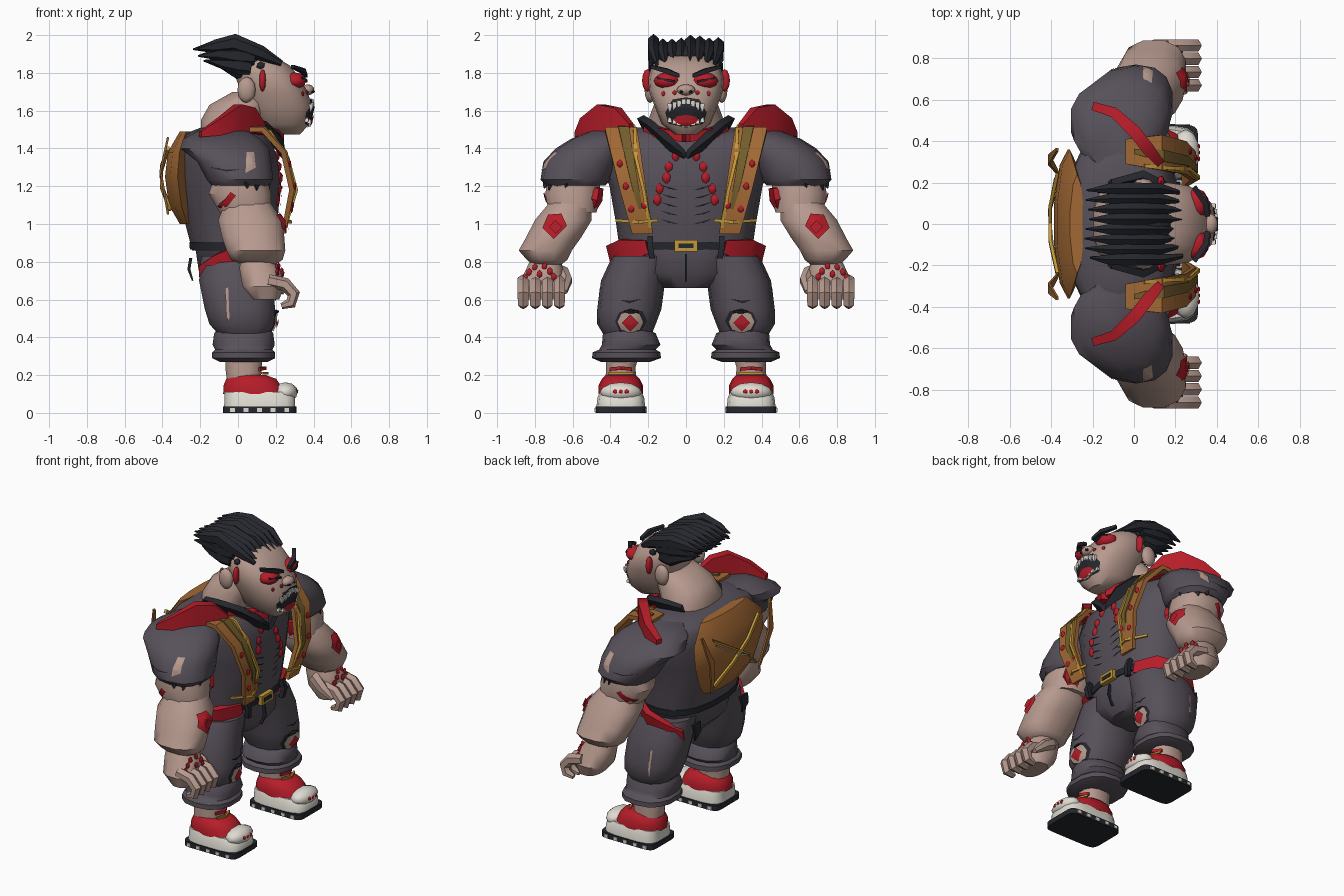
import bpy, bmesh, math, random
from mathutils import Vector, Matrix
from mathutils.bvhtree import BVHTree

random.seed(4)
COL = {"skin": (.47, .32, .27), "charcoal_cloth": (.095, .08, .1), "black": (.018, .02, .026),
       "red": (.47, .012, .022), "brown_leather": (.36, .14, .035), "gold": (.55, .32, .04),
       "off_white": (.74, .71, .64), "olive_leather": (.17, .11, .025)}
MAT = {}
for k, c in COL.items():
    MAT[k] = bpy.data.materials.new(k)
    MAT[k].diffuse_color = (*c, 1)
BVH = {}


def finish(name, bm, mat, mirror, face=None):
    if face is None:
        bmesh.ops.recalc_face_normals(bm, faces=bm.faces)
    else:
        bm.normal_update()
        if sum(f.normal.dot(face) for f in bm.faces) < 0:
            bmesh.ops.reverse_faces(bm, faces=bm.faces)
    BVH[name] = BVHTree.FromBMesh(bm)
    me = bpy.data.meshes.new(name)
    bm.to_mesh(me)
    bm.free()
    me.materials.append(MAT[mat])
    me.shade_smooth()
    me.set_sharp_from_angle(angle=math.radians(42))
    ob = bpy.data.objects.new(name, me)
    bpy.context.collection.objects.link(ob)
    if mirror:
        m = ob.modifiers.new("mirror", 'MIRROR')
        m.use_axis = (False, True, False)
        m.use_mirror_merge = False
    return ob


def skin_rings(name, rings, mat, mirror):
    bm = bmesh.new()
    vs = [[bm.verts.new(p) for p in r] for r in rings]
    n = len(vs[0])
    for a, b in zip(vs, vs[1:]):
        for i in range(n):
            bm.faces.new((a[i], a[(i + 1) % n], b[(i + 1) % n], b[i]))
    bm.faces.new(vs[0])
    bm.faces.new(vs[-1])
    return finish(name, bm, mat, mirror)


def loft(name, mat, secs, n=12, p=2.4, mirror=False):
    """Stack of rounded rings: (x, y, z, half depth, half width)."""
    def co(v):
        return math.copysign(abs(v) ** (2 / p), v)
    ang = [math.tau * (i + .5) / n for i in range(n)]
    return skin_rings(name, [[(x + rx * co(math.cos(t)), y + ry * co(math.sin(t)), z) for t in ang]
                             for x, y, z, rx, ry in secs], mat, mirror)


def sweep(name, mat, pts, sizes, a=(0, 1, 0), n=4, mirror=True):
    """Band or spike along a path; sizes are half extents along a and across it."""
    pts, a = [Vector(p) for p in pts], Vector(a).normalized()
    if isinstance(sizes, tuple):
        sizes = [sizes] * len(pts)
    k, rings = (math.sqrt(2) if n == 4 else 1), []
    for i, (p, (w, h)) in enumerate(zip(pts, sizes)):
        t = pts[min(i + 1, len(pts) - 1)] - pts[max(i - 1, 0)]
        b = t.cross(a).normalized()
        rings.append([p + a * (k * w * math.cos(math.tau * (j + .5) / n))
                      + b * (k * h * math.sin(math.tau * (j + .5) / n)) for j in range(n)])
    return skin_rings(name, rings, mat, mirror)


def ball(name, mat, c, r, sub=2, mirror=True):
    bm = bmesh.new()
    bmesh.ops.create_icosphere(bm, subdivisions=sub, radius=1,
                               matrix=Matrix.Translation(c) @ Matrix.Diagonal((*r, 1)))
    return finish(name, bm, mat, mirror)


def box(name, mat, c, r, mirror=False):
    bm = bmesh.new()
    bmesh.ops.create_cube(bm, size=2, matrix=Matrix.Translation(c) @ Matrix.Diagonal((*r, 1)))
    return finish(name, bm, mat, mirror)


def hit(target, u, z, d=(1, 0, 0)):
    """Point on the target's surface seen along d."""
    o = Vector((2, u, z)) if d[0] else Vector((u, 2, z))
    p = BVH[target].ray_cast(o, -Vector(d))[0]
    return p or BVH[target].find_nearest(o - Vector(d) * 1.6)[0]


def decal(name, mat, target, poly, d=(1, 0, 0), lift=.008, mirror=True):
    """Thin patch that hugs the target."""
    bm = bmesh.new()
    d = Vector(d)
    fine = []
    for i, q in enumerate(poly):
        r = poly[(i + 1) % len(poly)]
        fine += [q, ((q[0] + r[0]) / 2, (q[1] + r[1]) / 2)]
    cu, cz = (sum(q[i] for q in poly) / len(poly) for i in (0, 1))
    rings = [[bm.verts.new(hit(target, cu + (u - cu) * s, cz + (z - cz) * s, d) + d * lift)
              for u, z in fine] for s in (.35, .7, 1)]
    n = len(fine)
    bm.faces.new(rings[0])
    for a, b in zip(rings, rings[1:]):
        for i in range(n):
            bm.faces.new((a[i], a[(i + 1) % n], b[(i + 1) % n], b[i]))
    return finish(name, bm, mat, mirror, d)


def blob(u, z, w, h, n=7, j=.0):
    return [(u + w * math.cos(math.tau * i / n) * (1 + random.uniform(-j, j)),
             z + h * math.sin(math.tau * i / n) * (1 + random.uniform(-j, j))) for i in range(n)]


# Torso, hips and belt
loft("torso", "charcoal_cloth", [(-.03, 0, .86, .215, .35), (-.037, 0, 1, .245, .37), (-.05, 0, 1.2, .282, .405),
     (-.06, 0, 1.35, .272, .46), (-.07, 0, 1.44, .25, .46), (-.07, 0, 1.475, .22, .42), (-.07, 0, 1.51, .13, .28)], 18)
loft("hips", "charcoal_cloth", [(0, 0, .66, .13, .13), (-.01, 0, .74, .2, .28), (-.02, 0, .87, .21, .35)], 14)
loft("belt", "black", [(-.03, 0, .865, .228, .36), (-.03, 0, .905, .23, .364)], 18)
box("buckle", "gold", (.205, 0, .885), (.015, .06, .03))
box("buckle_gap", "black", (.218, 0, .885), (.005, .04, .013))
sweep("fly_seam", "black", [(.19, 0, .84), (.2, 0, .77), (.17, 0, .7)], (.004, .01), mirror=False)
sweep("belt_loop", "black", [(.19, .19, .93), (.21, .19, .88), (.2, .18, .82)], (.015, .015))
sweep("hip_sash", "red", [(.16, .2, .88), (.1, .33, .855), (0, .39, .83), (-.12, .37, .79), (-.2, .31, .75)],
      [(.035, .02), (.065, .02), (.06, .02), (.05, .02), (.03, .015)], (0, .25, 1))
sweep("hip_tatter", "black", [(-.25, .25, .82), (-.26, .25, .76), (-.24, .25, .7)],
      [(.04, .008), (.03, .008), (.004, .004)])

# Legs, cuffs and knee patches
loft("trouser_leg", "charcoal_cloth", [(-.01, .22, .83, .19, .17), (-.01, .28, .7, .2, .17),
     (.01, .3, .55, .19, .17), (.02, .315, .47, .175, .155), (.03, .31, .42, .14, .13)], 14, mirror=True)
loft("trouser_cuff", "charcoal_cloth", [(.03, .31, .45, .14, .1), (.03, .3, .42, .16, .14),
     (.03, .29, .36, .168, .155), (.03, .31, .335, .155, .15), (.03, .315, .32, .17, .18), (.03, .315, .29, .17, .182),
     (.03, .32, .27, .13, .13)], 14, mirror=True)
decal("knee_tear", "black", "trouser_leg", blob(.295, .485, .085, .07, 8, .1), lift=.006)
decal("knee_skin", "skin", "trouser_leg", blob(.295, .482, .07, .06, 8), lift=.014)
decal("knee_wound", "red", "trouser_leg", blob(.295, .475, .045, .045, 4), lift=.022)
ball("knee_flap", "black", (.2, .29, .535), (.02, .045, .012), 1)
decal("thigh_tear", "black", "trouser_leg", [(.23, .605), (.3, .58), (.35, .598), (.3, .592)])
decal("thigh_side_tear", "skin", "trouser_leg", [(-.07, .66), (-.052, .67), (-.045, .5), (-.055, .48)], (0, 1, 0))
loft("ankle", "skin", [(.03, .345, .16, .09, .085), (.03, .345, .24, .1, .08), (.03, .335, .31, .1, .09)],
     12, mirror=True)

# Shoes
loft("shoe_sole", "black", [(.115, .345, 0, .195, .135), (.115, .345, .035, .195, .135)], 20, 8, True)
loft("shoe_midsole", "off_white", [(.115, .345, .035, .19, .13), (.115, .345, .08, .188, .125),
     (.1, .345, .11, .175, .112)], 16, 4, True)
loft("shoe_upper", "red", [(.09, .345, .1, .172, .118), (.075, .345, .145, .155, .118),
     (.07, .345, .18, .135, .1), (.05, .345, .2, .1, .08)], 14, mirror=True)
ball("toe_cap", "off_white", (.25, .345, .11), (.068, .112, .052))
sweep("shoe_strap", "red", [(.11, .29, .232), (.14, .345, .237), (.11, .4, .232)], (.009, .01), (0, 0, 1))
sweep("shoe_lace", "gold", [(.13, .28, .21), (.155, .345, .21), (.13, .41, .21)], (.006, .006), (0, 0, 1))
for i in (-1, 0, 1):
    ball("toe_stud", "red", (.308, .345 + .03 * i, .113), (.013, .015, .014), 1)
for i in range(5):
    box("sole_tread", "off_white", (-.03 + .072 * i, .345, .016), (.013, .139, .01), True)

# Arms and hands
loft("sleeve", "charcoal_cloth", [(.01, .585, 1.205, .155, .16), (.01, .585, 1.235, .18, .185),
     (-.02, .555, 1.33, .2, .2), (-.07, .5, 1.4, .24, .19), (-.085, .45, 1.45, .21, .16),
     (-.08, .38, 1.495, .13, .12)], 14, mirror=True)
loft("upper_arm", "skin", [(.01, .59, 1.25, .14, .14), (.01, .6, 1.16, .17, .15), (.04, .6, 1.06, .14, .13)],
     12, mirror=True)
loft("forearm", "skin", [(.05, .61, 1.12, .12, .11), (.065, .65, 1.02, .175, .155), (.08, .7, .93, .17, .15),
     (.095, .745, .86, .16, .145), (.1, .735, .81, .14, .11), (.11, .735, .78, .08, .07)], 12, mirror=True)
loft("palm", "skin", [(.09, .74, .82, .08, .08), (.115, .75, .76, .11, .1), (.135, .77, .67, .115, .125),
     (.15, .77, .6, .07, .1)], 12, mirror=True)
for i in range(4):
    y = .67 + .064 * i
    sweep("finger", "skin", [(.16, y, .7), (.25, y, .68), (.295, y, .63), (.28, y, .58), (.23, y, .565)],
          [(.033, .035), (.034, .036), (.034, .034), (.032, .03), (.018, .016)], n=6)
for i, (y, z) in enumerate([(.72, .75), (.75, .775), (.775, .735), (.8, .77), (.83, .745), (.85, .715), (.7, .72)]):
    ball("knuckle_wound", "red", hit("palm", y, z) + Vector((.006, 0, 0)), (.012, .016, .022), 1)
sweep("thumb", "skin", [(.1, .66, .75), (.18, .635, .7), (.25, .645, .64)],
      [(.04, .04), (.035, .035), (.018, .018)], n=6)
decal("forearm_wound", "red", "forearm", [(.63, .99), (.66, 1.055), (.73, 1.05), (.76, .98), (.7, .92)], lift=.015)
decal("forearm_wound_core", "red", "forearm", blob(.69, .985, .035, .035, 4), lift=.026)
sweep("elbow_wound", "red", [(.1, .46, 1.19), (.1, .475, 1.13), (.08, .49, 1.08)], [(.04, .012), (.05, .02), (.03, .012)],
      (1, .3, 0))
decal("arm_gash", "red", "upper_arm", [(-.13, 1.08), (-.07, 1.13), (-.04, 1.17), (-.01, 1.15), (-.06, 1.09)], (0, 1, 0))
decal("sleeve_slit", "skin", "sleeve", [(.04, 1.27), (.045, 1.38), (.085, 1.38), (.095, 1.3)], (0, 1, 0), .006)
decal("sleeve_seam", "black", "sleeve", [(-.15, 1.3), (-.06, 1.285), (.03, 1.29), (-.06, 1.278)], (0, 1, 0), .005)
for i, (x, y) in enumerate([(.13, .68), (.1, .715), (.155, .64), (.05, .74)]):
    sweep("sleeve_tatter", "black", [(x, y, 1.24), (x, y, 1.21), (x, y + .01, 1.19 - .012 * (i % 3))],
          [(.022, .006), (.018, .006), (.003, .003)], (-.7, .7, 0))

# Shoulder guards, collar and front straps
sweep("shoulder_guard", "red", [(-.2, .57, 1.475), (-.1, .54, 1.515), (.0, .45, 1.555), (.07, .36, 1.55),
      (.13, .29, 1.5)], [(.015, .02), (.045, .025), (.078, .03), (.065, .03), (.03, .02)], (0, 0, 1))
sweep("collar", "black", [(-.12, .19, 1.52), (.03, .225, 1.535), (.14, .17, 1.5), (.215, .09, 1.43), (.235, .01, 1.37)],
      [(.03, .015), (.04, .02), (.04, .02), (.04, .02), (.02, .015)], (.4, .4, .8))
sweep("neck_scarf", "red", [(.06, .2, 1.5), (.17, .12, 1.48), (.215, .01, 1.46)], (.026, .03), (0, 0, 1))
sweep("strap", "brown_leather", [(-.04, .35, 1.5), (.13, .345, 1.5), (.24, .32, 1.38), (.285, .28, 1.18),
      (.24, .23, .95)], [(.06, .014), (.085, .014), (.08, .014), (.07, .014), (.055, .012)])
sweep("strap_inlay", "olive_leather", [(.0, .35, 1.515), (.14, .33, 1.51), (.255, .305, 1.38), (.3, .265, 1.18),
      (.255, .225, 1.02)], [(.012, .008), (.028, .008), (.024, .008), (.018, .008), (.006, .006)])
sweep("strap_edge", "gold", [(.05, .28, 1.52), (.17, .27, 1.49), (.265, .265, 1.35), (.31, .225, 1.18), (.25, .19, .98)],
      (.009, .008))
sweep("strap_thread", "gold", [(.25, .15, 1.02), (.28, .25, 1.01), (.2, .37, 1.02)], (.008, .006), (0, 0, 1))
for y, z in ((.35, 1.32), (.32, 1.2), (.29, 1.08), (.22, 1.1)):
    ball("strap_spot", "red", hit("strap", y, z) + Vector((.005, 0, 0)), (.01, .017, .022), 1)

# Chest marks
for i in range(5):
    y, z = .055 + .024 * i + .012 * (i % 2), 1.36 - .058 * i
    ball("chest_drop", "red", hit("torso", y, z), (.018, .024, .034 - .004 * (i % 2)), 1)
    z = 1.2 - .045 * i
    decal("rib_line", "black", "torso", [(.04, z - .02), (.09, z - .014), (.14, z + .008), (.09, z - .005)])

# Back pack panel with crossed cords
loft("back_panel", "brown_leather", [(-.27, 0, 1.0, .04, .2), (-.3, 0, 1.1, .07, .29), (-.32, 0, 1.25, .07, .36),
     (-.31, 0, 1.38, .065, .36), (-.275, 0, 1.49, .035, .24)], 10, 1.8)
for s in (1, -1):
    sweep("back_cord", "gold", [(-.37, -.24 * s, 1.4), (-.405, -.08 * s, 1.3), (-.405, .08 * s, 1.2),
          (-.36, .22 * s, 1.08)], (.012, .008), (0, .5, .85), mirror=False)
sweep("back_cord_pale", "off_white", [(-.38, .22, 1.36), (-.41, .06, 1.26), (-.39, -.14, 1.16)], (.008, .006),
      (0, .5, .85), mirror=False)
sweep("back_strip", "brown_leather", [(-.37, .36, 1.46), (-.41, .31, 1.28), (-.37, .25, 1.05)],
      [(.008, .006), (.025, .006), (.008, .006)])

# Head and face
loft("neck", "skin", [(-.05, 0, 1.46, .15, .22), (-.035, 0, 1.55, .165, .2), (.01, 0, 1.63, .165, .17),
     (.09, 0, 1.7, .12, .13)], 14)
loft("head", "skin", [(.28, 0, 1.475, .05, .06), (.23, 0, 1.53, .15, .13), (.22, 0, 1.62, .18, .165),
     (.19, 0, 1.7, .178, .195), (.16, 0, 1.77, .172, .2), (.13, 0, 1.84, .145, .18), (.09, 0, 1.89, .1, .12)], 18)
ball("ear", "skin", (.045, .19, 1.71), (.05, .03, .07))
ball("ear_gash", "red", (.13, .205, 1.76), (.018, .028, .06))
ball("temple_stud", "black", (.12, .18, 1.84), (.025, .02, .022), 1)
ball("nose", "skin", (.37, 0, 1.71), (.035, .05, .03), mirror=False)
ball("nostril", "black", (.395, .025, 1.7), (.014, .012, .009), 1)
ball("eye", "red", (.3, .1, 1.758), (.062, .072, .045))
sweep("eye_slit", "black", [(.362, .06, 1.755), (.36, .1, 1.762), (.335, .15, 1.772)], (.006, .006), (0, 0, 1))
sweep("eyebrow", "black", [(.355, .035, 1.785), (.345, .1, 1.81), (.29, .18, 1.832)],
      [(.01, .012), (.013, .014), (.009, .012)], (0, 0, 1))
decal("mouth", "black", "head", [(-.07, 1.66), (0, 1.67), (.07, 1.66), (.11, 1.59), (.09, 1.53), (0, 1.51),
      (-.09, 1.53), (-.11, 1.59)], mirror=False)
decal("tongue", "red", "head", blob(0, 1.548, .07, .03, 8), lift=.014, mirror=False)
for i in range(4):
    for y, z, h in ((.012 + .025 * i, 1.66 - .008 * i, -.04), (.012 + .025 * i, 1.515 + .008 * i, .03)):
        p = hit("head", y, z) + Vector((.008, 0, 0))
        sweep("tooth", "off_white", [p, p + Vector((.003, 0, h * .5)), p + Vector((0, 0, h))],
              [(.011, .01), (.009, .008), (.003, .003)])
for y, z in ((.12, 1.69), (.06, 1.695)):
    ball("face_spot", "red", hit("head", y, z), (.01, .012, .015), 1)

# Swept back hair: top, middle and lower rows
ball("scalp_hair", "black", (.05, 0, 1.86), (.14, .17, .09), mirror=False)
for i in range(8):
    y = -.172 + .049 * i
    j = random.uniform(-.015, .015)
    sweep("hair_spike", "black", [(.22 + j, y * .9, 1.85), (.12, y, 1.905), (-.02, y, 1.945 + j), (-.12, y, 1.94),
          (-.225 + j, y * .95, 1.925)], [(.012, .015), (.03, .04), (.034, .05), (.028, .036), (.004, .004)], n=6,
          mirror=False)
    sweep("hair_mid_spike", "black", [(.09, y, 1.88), (0, y, 1.89), (-.1, y, 1.9), (-.2 - j, y * .93, 1.89)],
          [(.025, .04), (.033, .05), (.026, .035), (.004, .004)], n=6, mirror=False)
    sweep("hair_under_spike", "black", [(.07, y, 1.83), (0, y, 1.83 + j), (-.08, y * .95, 1.85), (-.17 + j, y * .9, 1.865)],
          [(.02, .04), (.03, .05), (.024, .03), (.004, .004)], n=6, mirror=False)
